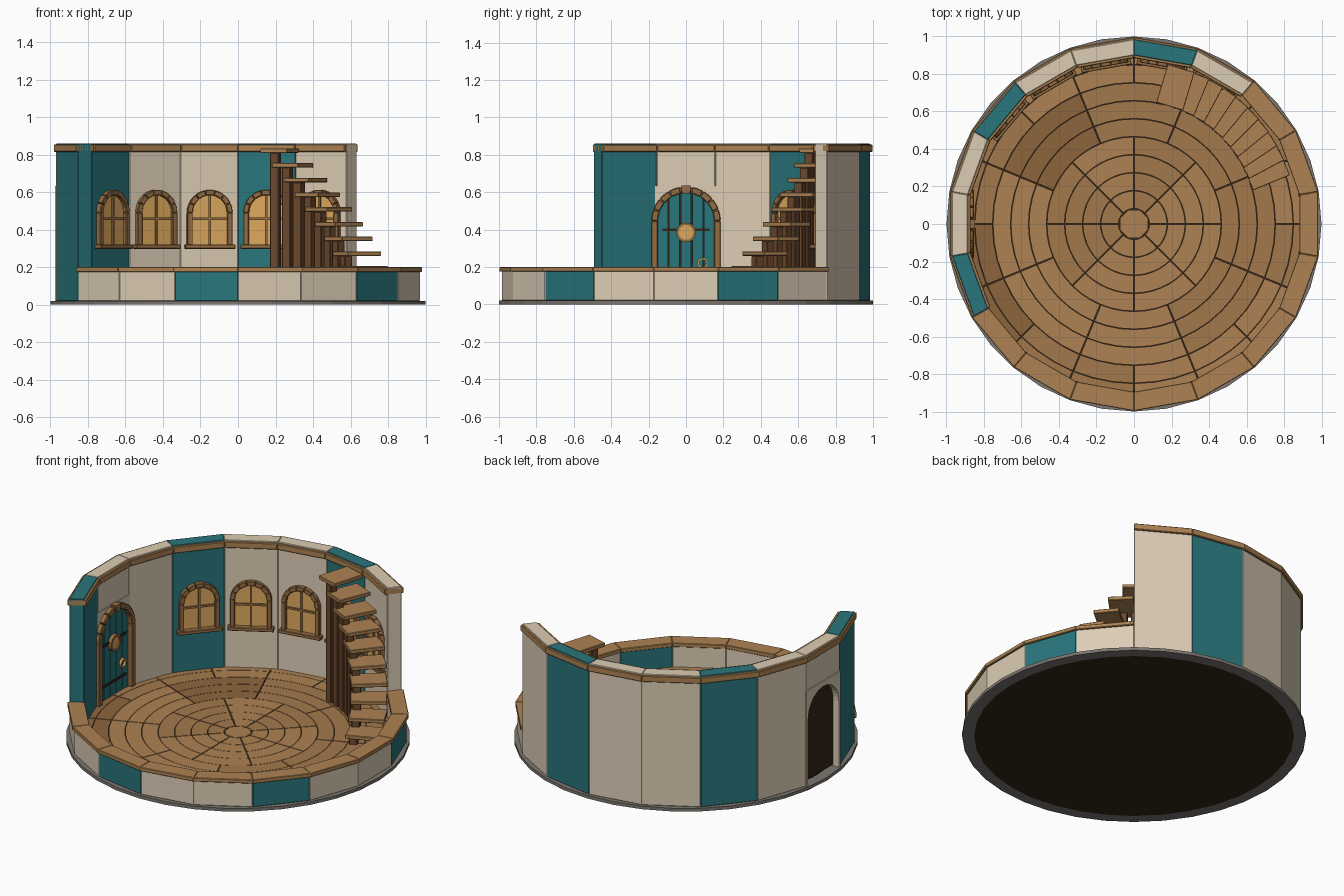
import bpy, bmesh, random
from math import sin, cos, radians, sqrt, pi
from mathutils import Vector

if "Cube" in bpy.data.objects:
    bpy.data.objects.remove(bpy.data.objects["Cube"])

random.seed(4)


def mat(name, r, g, b):
    m = bpy.data.materials.new(name)
    m.diffuse_color = (r, g, b, 1)
    m.use_nodes = True
    m.node_tree.nodes["Principled BSDF"].inputs["Base Color"].default_value = m.diffuse_color
    return m


CREAM = mat("cream", .72, .61, .46)
TEAL = mat("teal", .022, .18, .2)
WOOD = mat("wood", .42, .225, .085)
WOODS = [WOOD, mat("wood_mid", .37, .19, .073), mat("wood_deep", .27, .13, .048)]
FRAME = mat("frame_wood", .3, .15, .055)
POST = mat("post_wood", .15, .065, .026)
DARK = mat("dark_wood", .033, .018, .008)
AMBER = mat("amber", .72, .39, .11)
STONE = mat("stone", .2, .18, .16)
R_IN, R_OUT = .90, .985
APO = R_IN * cos(radians(10))


def build(name, solids, material, bevel=0):
    """One object from a list of (bottom loop, top loop) prisms."""
    bm = bmesh.new()
    for lo, hi in solids:
        a = [bm.verts.new(p) for p in lo]
        b = [bm.verts.new(p) for p in hi]
        n = len(a)
        bm.faces.new(a)
        bm.faces.new(b)
        for i in range(n):
            j = (i + 1) % n
            bm.faces.new((a[i], a[j], b[j], b[i]))
    bmesh.ops.recalc_face_normals(bm, faces=bm.faces)
    me = bpy.data.meshes.new(name)
    bm.to_mesh(me)
    bm.free()
    me.materials.append(material)
    ob = bpy.data.objects.new(name, me)
    bpy.context.collection.objects.link(ob)
    if bevel:
        mod = ob.modifiers.new("bevel", "BEVEL")
        mod.width, mod.segments = bevel, 1
    return ob


def sector(r0, r1, a0, a1, z0, z1, n=1):
    """Curved block between two radii and two angles (degrees)."""
    ang = [radians(a0 + (a1 - a0) * i / n) for i in range(n + 1)]
    ring = [(r1 * cos(t), r1 * sin(t)) for t in ang] + [(r0 * cos(t), r0 * sin(t)) for t in reversed(ang)]
    return [(x, y, z0) for x, y in ring], [(x, y, z1) for x, y in ring]


def on_wall(angle, outline, d0, d1):
    """Outline (u, z) on the inner wall face, pushed inward from d0 to d1."""
    t = radians(angle)
    o, u = Vector((cos(t), sin(t), 0)), Vector((sin(t), -cos(t), 0))
    return [[o * (APO - d) + u * p + Vector((0, 0, z)) for p, z in outline] for d in (d0, d1)]


def rect(u0, u1, z0, z1):
    return [(u0, z0), (u1, z0), (u1, z1), (u0, z1)]


def arc(r, zc, a0, a1, n):
    return [(r * cos(radians(a0 + (a1 - a0) * i / n)), zc + r * sin(radians(a0 + (a1 - a0) * i / n)))
            for i in range(n + 1)]


def ring_blocks(r0, r1, zc, a0, a1, n, gap=0):
    step = (a1 - a0) / n
    out = []
    for i in range(n):
        s, e = a0 + i * step + gap, a0 + (i + 1) * step - gap
        out.append(arc(r1, zc, s, e, 2) + arc(r0, zc, e, s, 2))
    return out


def arch_frame(w0, w1, z0, zs, n):
    """Two jambs and a round arch of separate blocks."""
    return [rect(-w1, -w0, z0, zs), rect(w0, w1, z0, zs)] + ring_blocks(w0, w1, zs, 0, 180, n, .6)


def wall_part(name, angle, outlines, d0, d1, material, bevel=0):
    return build(name, [on_wall(angle, o, d0, d1) for o in outlines], material, bevel)


# base rim and dark subfloor
build("base_rim", [sector(.93, 1.0, i * 10, i * 10 + 10, 0, .02) for i in range(36)], STONE)
t36 = [radians(i * 10) for i in range(36)]
build("subfloor", [([(.93 * cos(t), .93 * sin(t), 0) for t in t36],
                    [(.885 * cos(t), .885 * sin(t), .034) for t in t36])], DARK)

# floor planks in concentric rings, shaded in groups
groups = {m: [] for m in range(3)}
shade = {}
for k in range(9):
    r0, r1 = .083 + k * .096, min(.176 + k * .096, .895)
    band = 0 if k < 4 else 1 if k < 7 else 2
    count, shift = ((8, 0), (8, 22.5), (16, 0))[band]
    for i in range(count):
        c = shade.setdefault((band, i), random.choice((0, 0, 1, 1, 2)))
        step, gap = 360 / count, .17 / (r0 + r1) * 2
        groups[c].append(sector(r0, r1, shift + i * step + gap, shift + (i + 1) * step - gap,
                                .02, .046, 48 // count))
for c, parts in groups.items():
    build(f"floor_planks_{c}", parts, WOODS[c])
o8 = [radians(i * 45 + 22.5) for i in range(8)]
build("floor_hub", [([(.08 * cos(t), .08 * sin(t), z) for t in o8] for z in (.02, .046))], WOOD)

# wall panels: tall from 50 to 210 degrees, low around the rest
for mid in range(60, 420, 20):
    m = TEAL if mid % 60 == 20 else CREAM
    tall = mid < 210
    z0 = .63 if mid == 180 else .02
    build(f"{'tall' if tall else 'low'}_wall_{mid}",
          [sector(R_IN, R_OUT, mid - 10, mid + 10, z0, .86 if tall else .178)], m, .003)
    if tall:
        build(f"tall_trim_{mid}", [sector(R_IN - .015, R_OUT + .012, mid - 10, mid + 10, .815, .855)], WOOD, .004)
    else:
        build(f"low_cap_{mid}", [sector(R_IN - .005, R_OUT + .012, mid - 10, mid + 10, .175, .2)], WOOD, .003)

# door surround cut to an arch
side = [(.172, .02), (.172, .632), (0, .632)] + arc(.155, .445, 90, 0, 10) + [(.155, .02)]
wall_part("door_surround", 180, [side, [(-u, z) for u, z in side]], -.09, .003, CREAM)

# door leaf: back plate and five planks
W, ZS = .155, .445
wall_part("door_back", 180, [[(-W, .03), (W, .03)] + arc(W, ZS, 0, 180, 16)], -.05, -.022, DARK)
planks = []
for i in range(5):
    a, b = -W + i * .062 + .003, -W + (i + 1) * .062 - .003
    top = [(u, ZS + sqrt(max(W * W - u * u, 0))) for u in (b + (a - b) * j / 5 for j in range(6))]
    planks.append([(a, .046), (b, .046)] + top)
wall_part("door_planks", 180, planks, -.022, 0, TEAL)
wall_part("door_frame", 180, arch_frame(.15, .185, .046, ZS, 9), -.02, .032, FRAME, .004)
wall_part("door_keystone", 180, [[(-.018, .592), (.018, .592), (.025, .636), (-.025, .636)]], 0, .038, FRAME)
wall_part("door_straps", 180, [rect(-.125, .125, .392, .406), rect(-.125, .125, .13, .144)], 0, .008, DARK)
wall_part("door_porthole_glass", 180, [arc(.042, .385, 0, 337.5, 15)], 0, .014, AMBER)
wall_part("door_porthole_rim", 180, ring_blocks(.04, .053, .385, 0, 360, 8), 0, .022, FRAME)
pull = [[(u + .09, z) for u, z in o] for o in ring_blocks(.019, .029, .22, 0, 360, 8)]
wall_part("door_pull", 180, pull, 0, .014, AMBER)

# five arched windows on the inner face
for a in range(60, 160, 20):
    wall_part(f"window_glass_{a}", a, [[(-.1, .315), (.1, .315)] + arc(.1, .49, 0, 180, 12)], -.005, .01, AMBER)
    wall_part(f"window_frame_{a}", a, arch_frame(.094, .122, .315, .49, 7), 0, .032, FRAME, .003)
    wall_part(f"window_bars_{a}", a, [rect(-.006, .006, .315, .588), rect(-.096, .096, .452, .464)], 0, .02, FRAME)
    wall_part(f"window_sill_{a}", a, [rect(-.135, .135, .298, .32)], 0, .045, FRAME, .003)


def radial_box(angle, r0, r1, half, z0, z1):
    t = radians(angle)
    o, s = Vector((cos(t), sin(t), 0)), Vector((-sin(t), cos(t), 0))
    ring = [o * r + s * h for r, h in ((r0, -half), (r1, -half), (r1, half), (r0, half))]
    return [[p + Vector((0, 0, z)) for p in ring] for z in (z0, z1)]


# curving stair: ten treads, each on a post
for i in range(10):
    a, z = 22.3 + i * 5.65, .115 + i * .0785
    build(f"stair_tread_{i}", [radial_box(a, .655, .868, .075, z - .012, z + .012)], WOOD, .003)
    build(f"stair_post_{i}", [radial_box(a, .668, .715, .024, .04, z - .012)], POST, .003)
